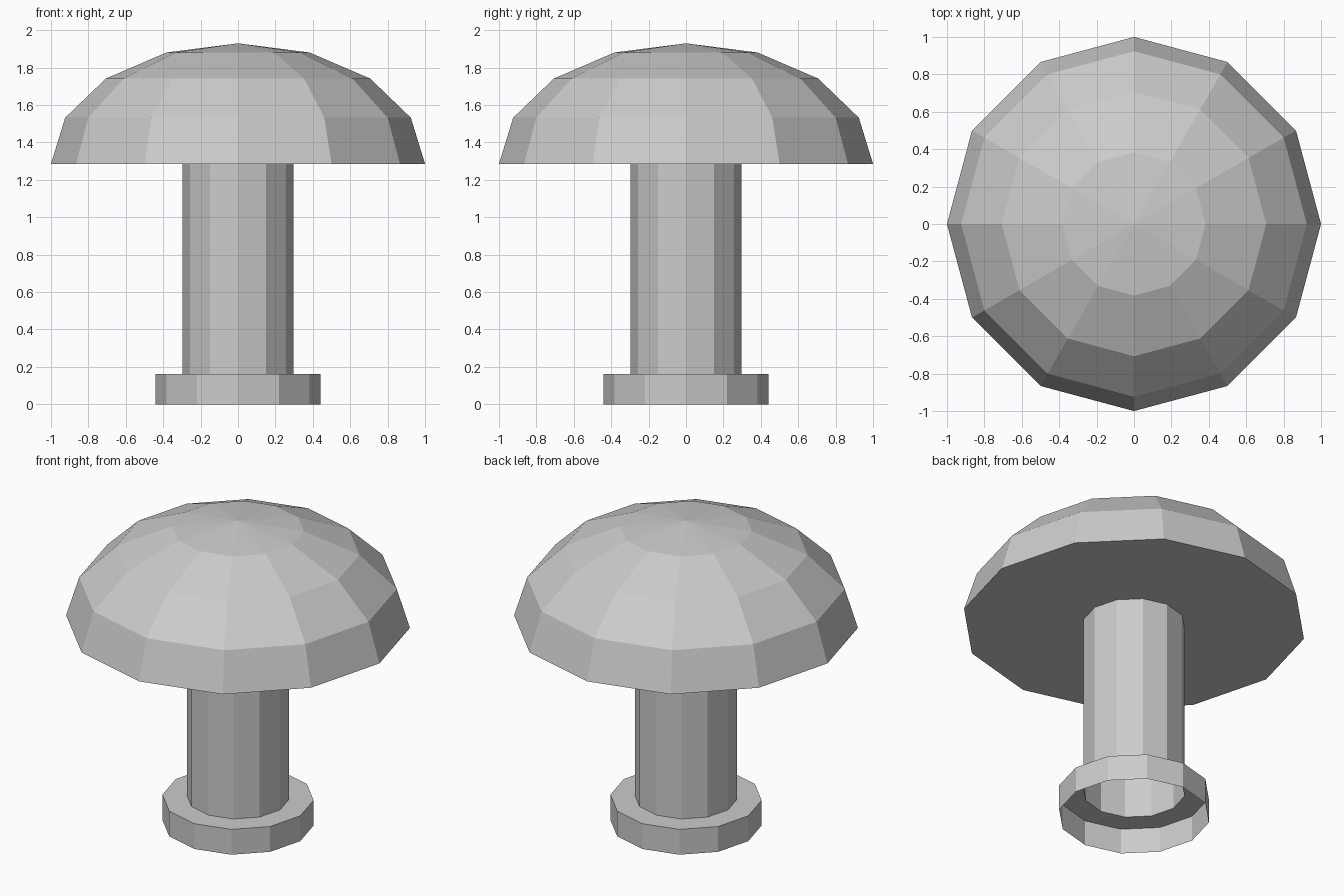
import bpy, bmesh
from math import sin, cos, pi

if "Cube" in bpy.data.objects:
    bpy.data.objects.remove(bpy.data.objects["Cube"])

SIDES = 12


def lathe(name, profile):
    """Revolve (radius, z) points, listed from bottom to top, about the z axis."""
    bm = bmesh.new()
    rings = []
    for r, z in profile:
        if r == 0:
            rings.append([bm.verts.new((0, 0, z))] * SIDES)
        else:
            rings.append([bm.verts.new((r * cos(2 * pi * i / SIDES),
                                        r * sin(2 * pi * i / SIDES), z))
                          for i in range(SIDES)])
    for low, high in zip(rings, rings[1:]):
        for i in range(SIDES):
            j = (i + 1) % SIDES
            corners = [low[i], low[j], high[j], high[i]]
            bm.faces.new(list(dict.fromkeys(corners)))
    mesh = bpy.data.meshes.new(name)
    bm.to_mesh(mesh)
    bm.free()
    obj = bpy.data.objects.new(name, mesh)
    bpy.context.collection.objects.link(obj)
    return obj


STEM_R, FOOT_R, FOOT_TOP, CAP_Z, CAP_H = 0.297, 0.44, 0.162, 1.286, 0.644

# Foot collar: open underneath, flat ledge reaching in to the stem
lathe("foot_collar", [(FOOT_R, 0), (FOOT_R, FOOT_TOP), (STEM_R, FOOT_TOP)])

# Hollow stem
lathe("stem", [(STEM_R, FOOT_TOP), (STEM_R, CAP_Z)])

# Domed cap with a flat underside around the stem
dome = [(cos(k * pi / 8), CAP_Z + CAP_H * sin(k * pi / 8)) for k in range(4)]
lathe("cap", [(STEM_R, CAP_Z)] + dome + [(0, CAP_Z + CAP_H)])
